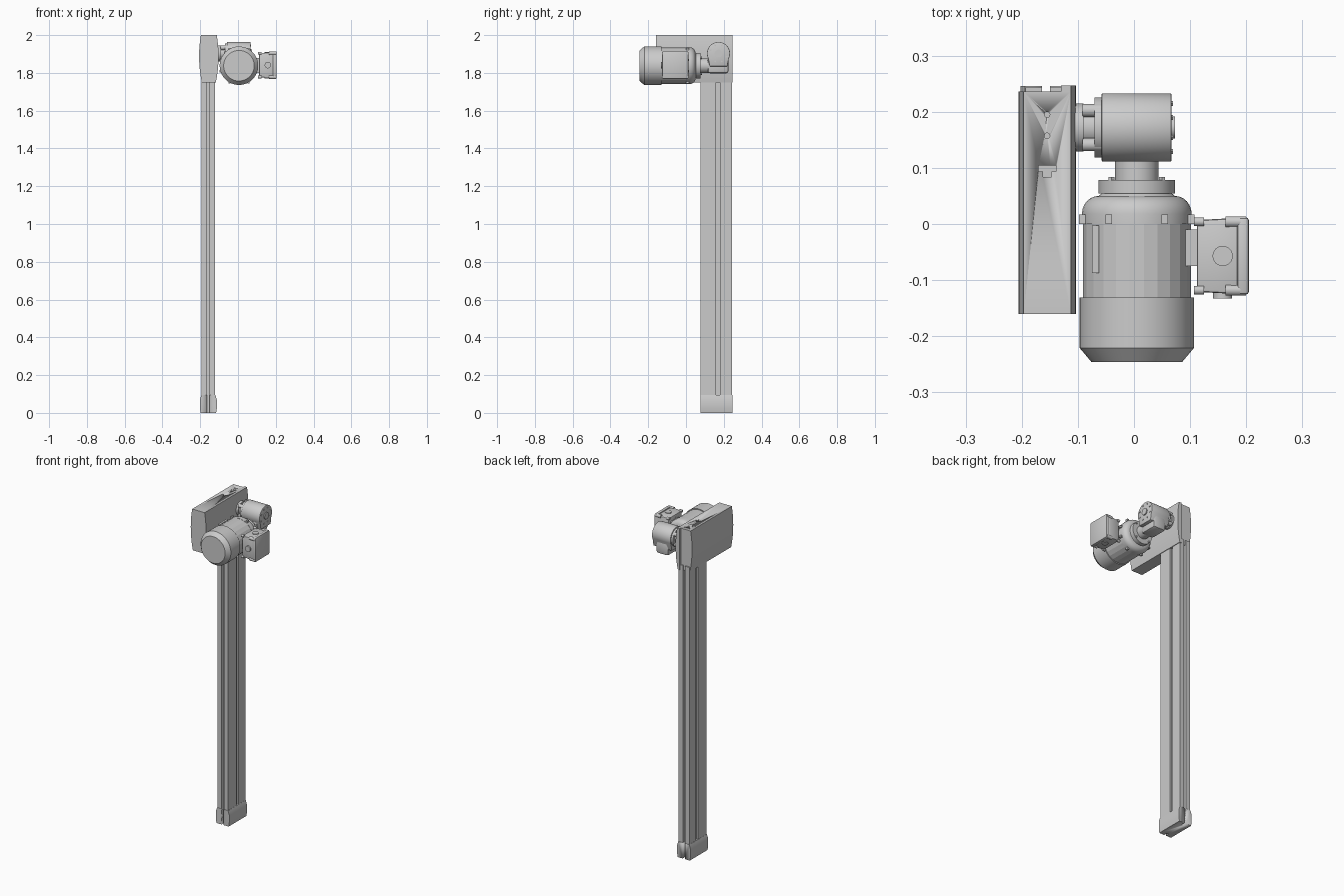
import bpy, bmesh, math
from mathutils import Vector

if "Cube" in bpy.data.objects:
    bpy.data.objects.remove(bpy.data.objects["Cube"])

MX, MZ = 0.005, 1.838          # motor axis
GY, GZ = 0.172, 1.903          # gearbox output axis


def finish(name, bm, bevel=0, smooth=True):
    bmesh.ops.recalc_face_normals(bm, faces=bm.faces)
    me = bpy.data.meshes.new(name)
    bm.to_mesh(me)
    bm.free()
    ob = bpy.data.objects.new(name, me)
    bpy.context.collection.objects.link(ob)
    bpy.ops.object.select_all(action='DESELECT')
    bpy.context.view_layer.objects.active = ob
    ob.select_set(True)
    if bevel:
        m = ob.modifiers.new("bevel", 'BEVEL')
        m.width, m.segments, m.limit_method = bevel, 2, 'ANGLE'
        bpy.ops.object.modifier_apply(modifier=m.name)
    if smooth:
        bpy.ops.object.shade_smooth_by_angle(angle=math.radians(30))
    return ob


def put(axis, u, v, t):
    return {'x': (t, u, v), 'y': (u, t, v), 'z': (u, v, t)}[axis]


def prism(name, pts, axis, a, b, bevel=0):
    """Extrude a 2D outline along an axis from a to b."""
    bm = bmesh.new()
    lo = [bm.verts.new(put(axis, u, v, a)) for u, v in pts]
    hi = [bm.verts.new(put(axis, u, v, b)) for u, v in pts]
    n = len(pts)
    bm.faces.new(lo)
    bm.faces.new(hi)
    for i in range(n):
        j = (i + 1) % n
        bm.faces.new((lo[i], lo[j], hi[j], hi[i]))
    return finish(name, bm, bevel)


def box(name, x, y, z, bevel=0):
    return prism(name, [(x[0], y[0]), (x[1], y[0]), (x[1], y[1]), (x[0], y[1])], 'z', *z, bevel)


def lathe(name, prof, axis, c, n=40, smooth=True):
    """Turn (position, radius) pairs around an axis through c."""
    bm = bmesh.new()
    rings = []
    for t, r in prof:
        rings.append([bm.verts.new(put(axis, c[0] + r * math.cos(2 * math.pi * (k + .5) / n),
                                       c[1] + r * math.sin(2 * math.pi * (k + .5) / n), t)) for k in range(n)])
    for p, q in zip(rings, rings[1:]):
        for k in range(n):
            bm.faces.new((p[k], p[(k + 1) % n], q[(k + 1) % n], q[k]))
    bm.faces.new(rings[0])
    bm.faces.new(rings[-1])
    return finish(name, bm, 0, smooth)


def cut(ob, *cutters):
    for c in cutters:
        c.hide_render = True
        m = ob.modifiers.new("cut", 'BOOLEAN')
        m.object, m.solver = c, 'EXACT'
        bpy.context.view_layer.objects.active = ob
        bpy.ops.object.modifier_apply(modifier=m.name)
        bpy.data.objects.remove(c)


# Column: slotted aluminium-style extrusion
cx, x0, x1, y0, y1 = -0.157, -0.193, -0.121, 0.078, 0.243
s, d, g0, g1, e = 0.007, 0.022, 0.160, 0.180, 0.012
prism("column", [(x0, y0), (cx - s, y0), (cx - s, y0 + d), (cx + s, y0 + d), (cx + s, y0), (x1, y0),
                 (x1, g0), (x1 - e, g0), (x1 - e, g1), (x1, g1),
                 (x1, y1), (cx + s, y1), (cx + s, y1 - d), (cx - s, y1 - d), (cx - s, y1), (x0, y1),
                 (x0, g1), (x0 + e, g1), (x0 + e, g0), (x0, g0)], 'z', 0.02, 1.78)


def barrel(rows, c):
    return [(c + h, z) for z, h in rows] + [(c - h, z) for z, h in reversed(rows)]


# Foot: bulged cap with the column slots carried through
foot = prism("foot", barrel([(0, .041), (.025, .045), (.07, .045), (.095, .037)], -0.157), 'y', 0.076, 0.246)
cut(foot, box("slot_a", (cx - s, cx + s), (0.05, 0.10), (-.1, .2)),
    box("slot_b", (cx - s, cx + s), (0.221, 0.27), (-.1, .2)))

# Drive head: barrel-sided housing with top holes
rows = [(1.75, .037), (1.775, .042), (1.81, .047), (1.85, .0505), (1.89, .0515),
        (1.93, .0505), (1.965, .047), (2.0, .042)]
head = prism("drive_head", barrel(rows, -0.1545), 'y', -0.16, 0.236)
cut(head, *[lathe("hole", [(1.985, .005), (2.02, .005)], 'z', (-0.155, y), 16) for y in (.157, .195)],
    prism("keyhole", [(-.162, .084), (-.147, .084), (-.147, .094), (-.139, .094), (-.139, .104),
                      (-.170, .104), (-.170, .094), (-.162, .094)], 'z', 1.985, 2.02))
prism("head_back_rib", [(-.130, 1.75), (-.118, 1.75)] + [(-.1545 + h, z) for z, h in rows[1:-1]]
      + [(-.1125, 2.0), (-.130, 2.0)], 'y', 0.23, 0.247)

# Gearbox housing, worm barrel and output flanges
arc = [(GY + .061 * math.cos(a), GZ + .061 * math.sin(a))
       for a in [math.pi * k / 20 for k in range(-3, 24)]]
prism("gearbox_housing", arc + [(.125, 1.835), (.219, 1.835)], 'x', -0.058, 0.067, 0.003)
box("worm_housing", (-.036, .046), (.115, .225), (1.798, 1.88), 0.012)
lathe("gearbox_neck", [(.07, .039), (.13, .039)], 'y', (MX, MZ), 32)
lathe("gearbox_hub", [(-.066, .02), (.073, .02)], 'x', (GY, GZ), 28)
lathe("output_flange", [(-.11, .043), (-.09, .043), (-.09, .034), (-.056, .034)], 'x', (GY, GZ))
for k in range(4):
    a = math.pi * (k / 2 + .25)
    lathe("flange_leg", [(-.092, .012), (-.05, .012)], 'x',
          (GY + .043 * math.cos(a), GZ + .043 * math.sin(a)), 16)
lathe("flange_plate", [(-.07, .054), (-.05, .054)], 'x', (GY, GZ))
for k in range(8):
    a = math.pi * (k + .5) / 4
    lathe("cover_bolt", [(.06, .005), (.0695, .005)], 'x',
          (GY + .046 * math.cos(a), GZ + .046 * math.sin(a)), 6)

# Motor: faceted body, fan cowl and domed end shield
lathe("motor_body", [(-.14, .097), (.005, .097)], 'y', (MX, MZ), 24, False)
lathe("fan_cowl", [(-.246, .081), (-.221, .102), (-.131, .102), (-.131, .096)], 'y', (MX, MZ), 48)
dome = [(0, .098), (.018, .098)] + [(.018 + .032 * math.sin(a), .068 + .030 * math.cos(a))
                                    for a in [math.pi * k / 12 for k in range(1, 7)]]
lathe("end_shield", dome + [(.054, .063), (.054, .068), (.078, .068)], 'y', (MX, MZ), 48)
for sx in (-1, 1):
    for sz in (-1, 1):
        for p, q in ((.097, .03), (.05, .089)):
            x, z = MX + sx * p, MZ + sz * q
            box("shield_lug", (x - .006, x + .006), (0, .017), (z - .006, z + .006))
        lathe("flange_bolt", [(.070, .006), (.084, .006)], 'y', (MX + sx * .045, MZ + sz * .042), 6)
box("name_plate", (-.075, -.062), (-.087, -.003), (1.885, 1.912))

# Terminal box on the motor side
BY, BZ = -0.057, 1.841
box("box_mount", (.085, .12), (-.075, -.01), (1.80, 1.88))
bm = bmesh.new()
bmesh.ops.create_cube(bm, size=1)
for v in bm.verts:                       # drafted: wider towards the lid
    h = .064 if v.co.x < 0 else .068
    v.co = Vector((.112 if v.co.x < 0 else .186,
                   BY + math.copysign(h, v.co.y), BZ + math.copysign(h, v.co.z)))
finish("terminal_box", bm, 0.005)
box("terminal_lid", (.184, .205), (BY - .069, BY + .069), (BZ - .073, BZ + .073), 0.006)
for sy in (-1, 1):
    for sz in (-1, 1):
        c = (BY + sy * .061, BZ + sz * .063)
        lathe("box_corner_post", [(.107, .008), (.125, .008)], 'x', c, 16)
        lathe("lid_screw_boss", [(.163, .010), (.2, .010)], 'x', c, 16)
for sz in (-1, 1):
    lathe("cable_plug", [(BZ + sz * .06, .018), (BZ + sz * .0705, .018)], 'z', (.158, BY), 28)
lathe("side_plug", [(-.115, .017), (-.133, .017)], 'y', (.158, BZ), 20)
